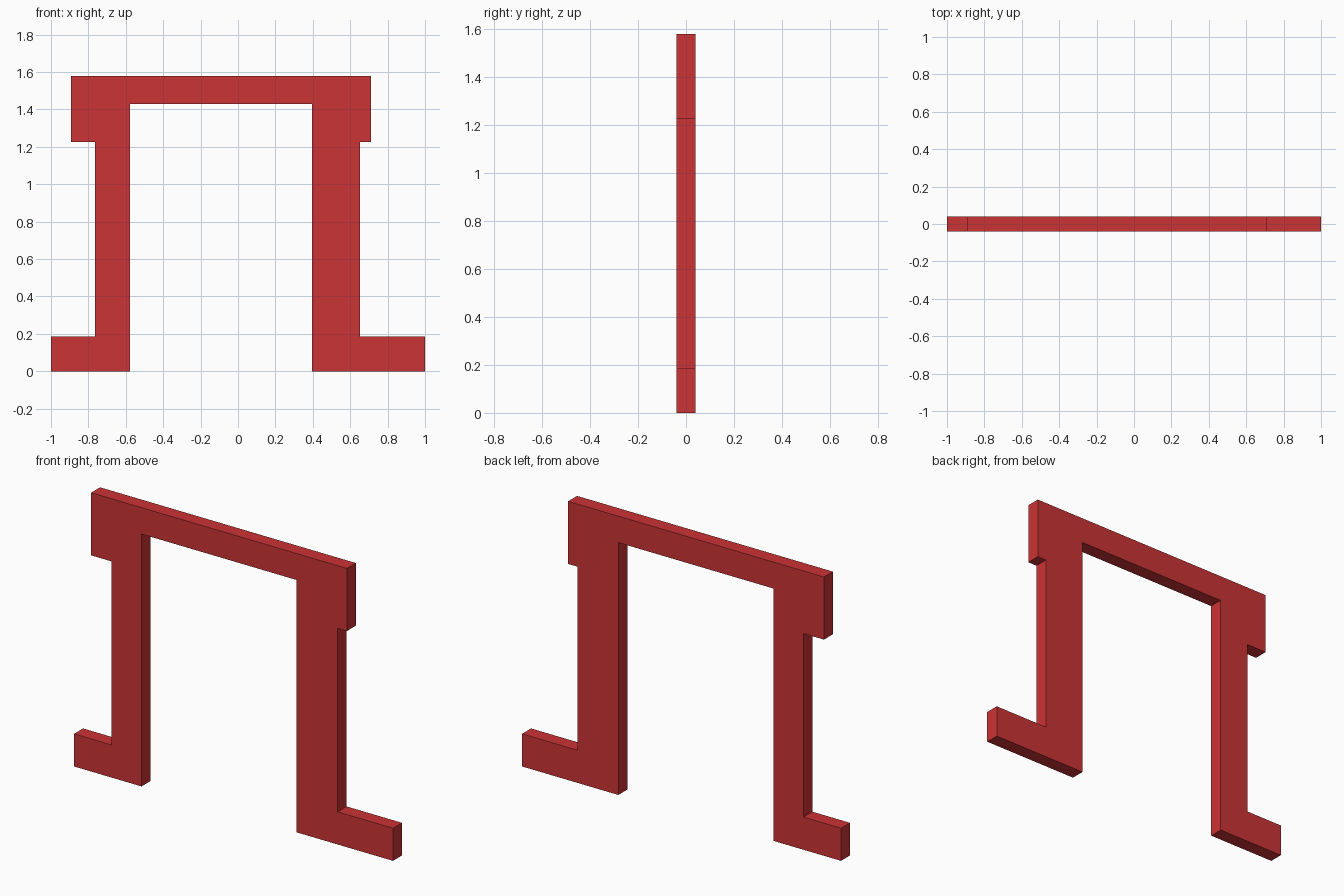
import bpy
import bmesh

cube = bpy.data.objects.get("Cube")
if cube:
    bpy.data.objects.remove(cube, do_unlink=True)

# Flat red for the whole frame
COLOUR = (0.6, 0.033, 0.035, 1)
red = bpy.data.materials.new("red")
red.use_nodes = True
red.diffuse_color = COLOUR
red.node_tree.nodes["Principled BSDF"].inputs["Base Color"].default_value = COLOUR

HALF_DEPTH = 0.04
TOP, LINTEL, EAR, FOOT = 1.58, 1.43, 1.225, 0.185


def side(foot_x, leg_x, ear_x, inner_x):
    """Outline of one side, from the inner bottom corner up to the lintel."""
    return [(inner_x, 0), (foot_x, 0), (foot_x, FOOT), (leg_x, FOOT),
            (leg_x, EAR), (ear_x, EAR), (ear_x, TOP)], (inner_x, LINTEL)


# Stepped gateway outline: feet, legs, ears and lintel in one profile
right, right_inner = side(-1, -0.765, -0.893, -0.577)
left, left_inner = side(1, 0.653, 0.711, 0.396)
outline = right + left[::-1] + [left_inner, right_inner]

# Extrude the profile through its thickness
bm = bmesh.new()
face = bm.faces.new([bm.verts.new((x, -HALF_DEPTH, z)) for x, z in outline])
result = bmesh.ops.extrude_face_region(bm, geom=[face], use_keep_orig=True)
moved = [v for v in result["geom"] if isinstance(v, bmesh.types.BMVert)]
bmesh.ops.translate(bm, verts=moved, vec=(0, 2 * HALF_DEPTH, 0))
bmesh.ops.recalc_face_normals(bm, faces=bm.faces)

mesh = bpy.data.meshes.new("gate_frame")
bm.to_mesh(mesh)
bm.free()
mesh.materials.append(red)
frame = bpy.data.objects.new("gate_frame", mesh)
bpy.context.collection.objects.link(frame)
